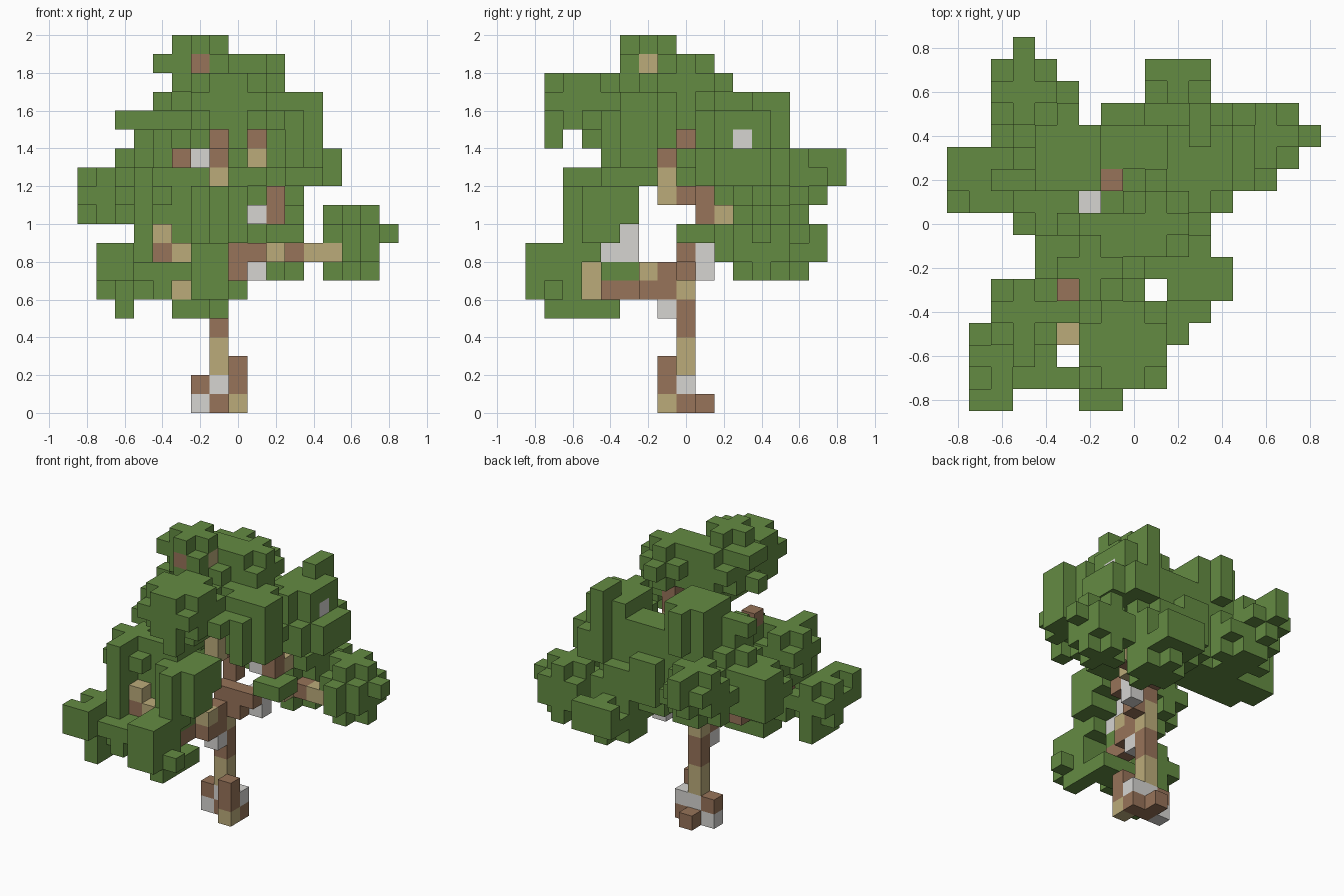
import bpy
import bmesh
from itertools import product
from mathutils import Vector

if "Cube" in bpy.data.objects:
    bpy.data.objects.remove(bpy.data.objects["Cube"], do_unlink=True)

SIZE = 0.1
cells = {}  # grid cell -> (part name, material key)


def make_material(name, colour):
    mat = bpy.data.materials.new(name)
    mat.use_nodes = True
    mat.diffuse_color = (*colour, 1)
    mat.node_tree.nodes["Principled BSDF"].inputs["Base Color"].default_value = (*colour, 1)
    return mat


materials = {
    "leaf": make_material("leaf green", (0.127, 0.26, 0.055)),
    "b": make_material("bark brown", (0.31, 0.172, 0.1)),
    "t": make_material("bark tan", (0.5, 0.41, 0.195)),
    "g": make_material("bark grey", (0.67, 0.66, 0.64)),
}


def clump(name, x, y, z, cut=3):
    """Fill a block of leaves, dropping cells on `cut` or more outer sides."""
    spans = (x, y, z)
    for cell in product(*(range(low, high + 1) for low, high in spans)):
        outer = sum(c in span for c, span in zip(cell, spans))
        if outer < cut:
            cells[cell] = (name, "leaf")


def block(name, x, y, z):
    """Fill a whole block of leaves."""
    clump(name, x, y, z, cut=4)


def limb(name, colours, *path):
    """Place one bark cell per colour letter along the path."""
    for letter, cell in zip(colours, path):
        cells[cell] = (name, letter)


def column(name, colours, x, y, base):
    limb(name, colours, *((x, y, base + i) for i in range(len(colours))))


# Crown
clump("core_leaves", x=(-2, 0), y=(-4, 0), z=(15, 16))
block("core_leaves", x=(1, 2), y=(-2, 0), z=(15, 16))
block("core_leaves", x=(1, 2), y=(-5, -4), z=(15, 15))
clump("crown_leaves", x=(-3, 0), y=(-2, 0), z=(16, 18))
block("crown_leaves", x=(-4, -4), y=(-2, -1), z=(18, 18))
block("crown_leaves", x=(-4, -4), y=(-2, -2), z=(16, 16))
block("crown_leaves", x=(-2, -1), y=(-3, -3), z=(16, 18))
block("crown_leaves", x=(-3, -1), y=(-2, -2), z=(17, 19))
block("crown_leaves", x=(-2, -2), y=(-3, -1), z=(17, 19))
clump("side_crown_leaves", x=(0, 2), y=(-1, 1), z=(16, 18))
block("side_crown_leaves", x=(1, 1), y=(-1, 2), z=(17, 17))

# Upper foliage
clump("front_high_leaves", x=(-2, 1), y=(-7, -4), z=(15, 17))
block("front_high_leaves", x=(0, 0), y=(-5, -3), z=(14, 14))
block("front_high_leaves", x=(0, 0), y=(-7, -7), z=(14, 14))
block("left_high_leaves", x=(2, 4), y=(-3, -2), z=(13, 16))
block("left_high_leaves", x=(3, 3), y=(-4, -2), z=(13, 15))
block("left_high_leaves", x=(3, 3), y=(-2, -1), z=(14, 16))
block("back_left_leaves", x=(2, 4), y=(2, 4), z=(14, 15))
block("back_left_leaves", x=(3, 3), y=(1, 5), z=(14, 15))
block("back_left_leaves", x=(3, 3), y=(4, 5), z=(16, 16))
clump("back_left_leaves", x=(2, 5), y=(1, 5), z=(12, 13))
block("back_left_leaves", x=(3, 3), y=(0, 1), z=(13, 13))
block("back_high_leaves", x=(-4, -2), y=(2, 4), z=(13, 16))
block("back_high_leaves", x=(-3, -3), y=(5, 5), z=(14, 16))
block("back_high_leaves", x=(-1, 1), y=(3, 4), z=(13, 14))
clump("right_high_leaves", x=(-5, -3), y=(0, 3), z=(13, 14))
block("right_high_leaves", x=(-6, -6), y=(2, 2), z=(13, 13))
block("right_high_leaves", x=(-6, -5), y=(2, 2), z=(15, 15))
block("right_high_leaves", x=(-5, -5), y=(2, 2), z=(14, 14))

# Middle foliage
clump("back_leaves", x=(-2, 1), y=(2, 5), z=(9, 13), cut=2)
block("back_leaves", x=(-1, 1), y=(1, 1), z=(12, 12))
clump("back_right_leaves", x=(-6, -4), y=(5, 7), z=(11, 13))
block("back_right_leaves", x=(-5, -5), y=(7, 8), z=(12, 13))
clump("back_right_leaves", x=(-6, -3), y=(4, 6), z=(10, 12))
clump("right_leaves", x=(-8, -5), y=(1, 3), z=(10, 12))
block("right_leaves", x=(-8, -6), y=(2, 3), z=(10, 12))
clump("right_leaves", x=(-6, -2), y=(0, 4), z=(10, 13), cut=2)
clump("front_right_leaves", x=(-6, -4), y=(-5, -3), z=(10, 12))
block("front_right_leaves", x=(-5, -5), y=(-6, -5), z=(9, 12))
block("front_right_leaves", x=(-5, -4), y=(-5, -4), z=(9, 9))
block("front_leaves", x=(-2, 0), y=(-5, -4), z=(9, 11))
block("front_leaves", x=(-2, 0), y=(-3, -3), z=(10, 11))
block("front_leaves", x=(-1, -1), y=(-6, -6), z=(9, 11))
block("front_leaves", x=(-3, -3), y=(-4, -4), z=(9, 11))
block("neck_leaves", x=(-3, -2), y=(-4, -2), z=(12, 12))

# Low foliage at the branch ends
clump("left_leaves", x=(5, 7), y=(3, 5), z=(7, 10))
block("left_leaves", x=(6, 6), y=(2, 2), z=(8, 9))
block("left_leaves", x=(8, 8), y=(4, 4), z=(9, 9))
clump("back_low_leaves", x=(1, 3), y=(3, 6), z=(7, 9))
block("back_low_leaves", x=(1, 3), y=(7, 7), z=(8, 9))
clump("inner_leaves", x=(0, 3), y=(3, 5), z=(9, 11))
block("inner_leaves", x=(2, 3), y=(0, 1), z=(9, 9))
clump("right_low_leaves", x=(-7, -5), y=(-7, -5), z=(6, 8))
block("right_low_leaves", x=(-7, -6), y=(-8, -8), z=(7, 8))
block("right_low_leaves", x=(-4, -4), y=(-7, -5), z=(6, 7))
block("right_low_leaves", x=(-6, -6), y=(-7, -5), z=(5, 5))
block("front_low_leaves", x=(-2, -1), y=(-8, -6), z=(6, 8))
block("front_low_leaves", x=(-3, -1), y=(-7, -7), z=(7, 7))
block("front_low_leaves", x=(0, 0), y=(-7, -7), z=(6, 6))
block("front_low_leaves", x=(-1, -1), y=(-7, -6), z=(5, 5))
block("front_low_leaves", x=(-2, -1), y=(-5, -5), z=(8, 8))
block("front_low_leaves", x=(-3, -1), y=(-5, -4), z=(5, 5))
block("front_low_leaves", x=(-3, -2), y=(-4, -3), z=(7, 7))

# Trunk, leaning forward in its upper half
column("trunk", "bgttbbttb", -1, 0, 0)
column("trunk", "bb", -1, 1, 9)
limb("trunk", "b", (-1, 0, 11))
column("trunk", "ttb", -1, -1, 11)
column("trunk", "bbb", -1, 0, 13)
column("trunk", "bb", -2, -1, 16)
limb("trunk", "bt", (-2, -3, 18), (-1, -2, 18))

# Roots
column("front_root", "tbb", 0, -1, 0)
column("left_root", "bg", 0, 0, 0)
column("right_root", "gb", -2, 0, 0)
column("back_root", "b", -1, 1, 0)

# Branches
limb("left_branch", "bbbggtbtt", (0, 0, 7), (0, 0, 8), (1, 0, 8), (1, 1, 7), (1, 1, 8),
     (2, 2, 8), (3, 3, 8), (4, 3, 8), (5, 3, 8))
limb("front_branch", "gbbbbtt", (-1, -1, 5), (-1, -1, 6), (-1, -2, 6), (-2, -3, 6),
     (-2, -4, 6), (-3, -5, 6), (-3, -5, 7))
limb("right_branch", "btgggtbt", (-1, -1, 7), (-1, -2, 7), (-2, -3, 8), (-2, -4, 8),
     (-2, -3, 9), (-3, -5, 8), (-4, -5, 8), (-4, -5, 9))
limb("back_branch", "gbbt", (1, 1, 10), (2, 1, 10), (2, 1, 11), (2, 2, 10))
limb("upper_twigs", "gbbg", (-2, 1, 13), (-3, -3, 13), (-1, 2, 14), (4, 3, 14))
column("upper_twigs", "tbb", 1, 0, 13)


def build(name):
    """Make one object from the exposed sides of a part's cells."""
    bm = bmesh.new()
    keys = sorted({key for part, key in cells.values() if part == name})
    corners = {}

    def corner(point):
        spot = tuple(round(c * 2) for c in point)
        if spot not in corners:
            corners[spot] = bm.verts.new(point * SIZE)
        return corners[spot]

    for cell, (part, key) in cells.items():
        if part != name:
            continue
        centre = Vector(cell) + Vector((0, 0, 0.5))
        for axis, sign in product(range(3), (-1, 1)):
            normal = Vector((0, 0, 0))
            normal[axis] = sign
            if tuple(int(c) for c in Vector(cell) + normal) in cells:
                continue
            u = Vector((normal.y, normal.z, normal.x))
            v = normal.cross(u)
            quad = [centre + (normal + a * u + b * v) / 2
                    for a, b in ((-1, -1), (1, -1), (1, 1), (-1, 1))]
            face = bm.faces.new([corner(p) for p in quad])
            face.material_index = keys.index(key)
    mesh = bpy.data.meshes.new(name)
    bm.to_mesh(mesh)
    bm.free()
    for key in keys:
        mesh.materials.append(materials[key])
    bpy.context.collection.objects.link(bpy.data.objects.new(name, mesh))


for part_name in sorted({part for part, key in cells.values()}):
    build(part_name)
